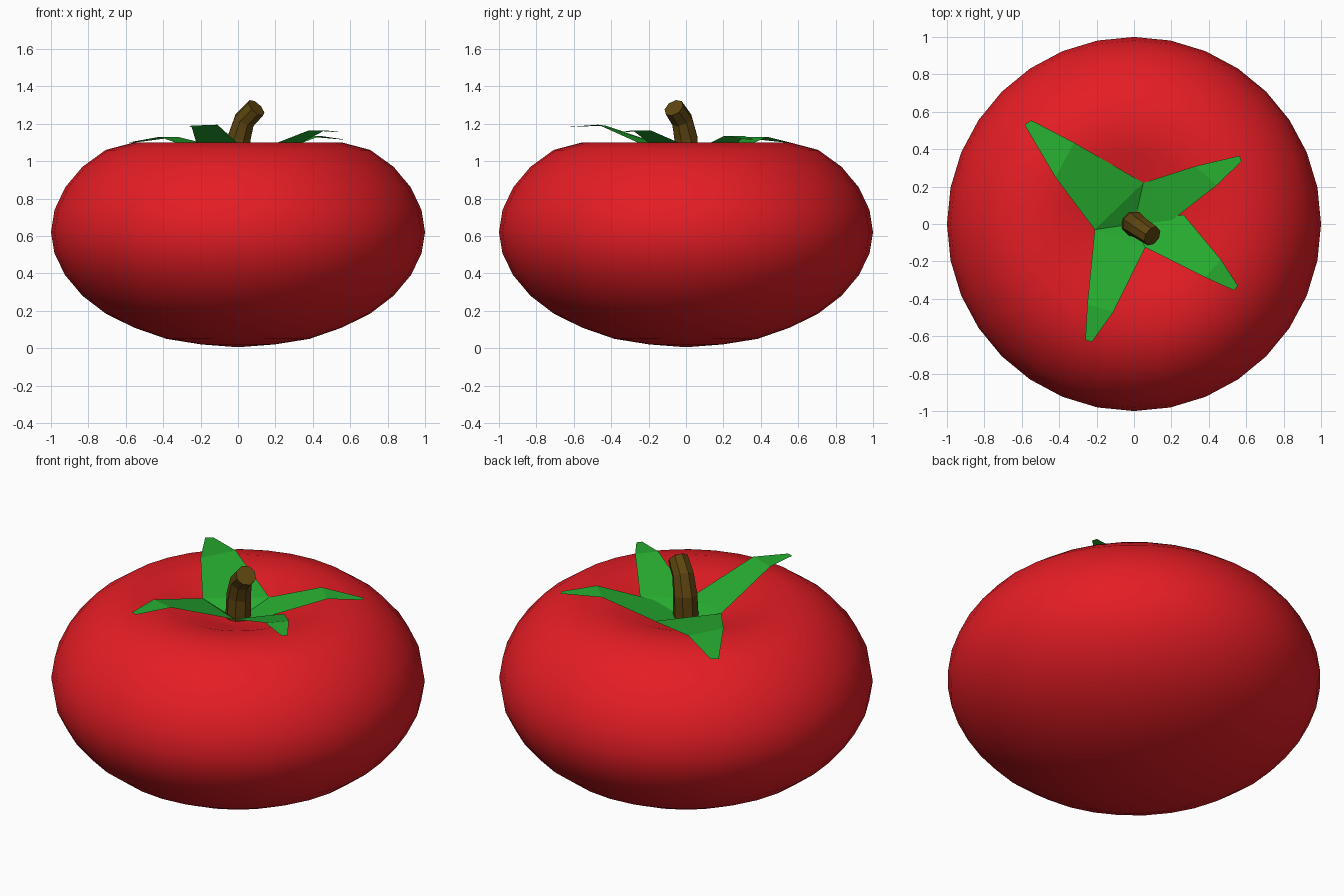
import bpy, bmesh, math
from mathutils import Vector

if "Cube" in bpy.data.objects:
    bpy.data.objects.remove(bpy.data.objects["Cube"])


def material(name, rgb):
    m = bpy.data.materials.new(name)
    m.diffuse_color = (*rgb, 1)
    m.use_nodes = True
    m.node_tree.nodes["Principled BSDF"].inputs["Base Color"].default_value = m.diffuse_color
    return m


def make_object(name, bm, mat, smooth=False):
    bmesh.ops.remove_doubles(bm, verts=bm.verts, dist=1e-5)
    me = bpy.data.meshes.new(name)
    for f in bm.faces:
        f.smooth = smooth
    bm.to_mesh(me)
    bm.free()
    me.materials.append(mat)
    ob = bpy.data.objects.new(name, me)
    bpy.context.collection.objects.link(ob)
    return ob


red = material("red_skin", (0.78, 0.012, 0.018))
green = material("leaf_green", (0.02, 0.42, 0.03))
brown = material("stem_brown", (0.11, 0.06, 0.005))

# Fruit body: 32-sided sphere squashed to a profile with a dimple on top
heights = [0.005, 0.02, 0.05, 0.11, 0.185, 0.28, 0.39, 0.505, 0.62,
           0.74, 0.86, 0.97, 1.06, 1.10, 1.085, 1.02, 0.98]
bm = bmesh.new()
bmesh.ops.create_uvsphere(bm, u_segments=32, v_segments=16, radius=1)
for v in bm.verts:
    ring = round(math.acos(max(-1, min(1, -v.co.z))) / math.pi * 16)
    v.co.z = heights[ring]
make_object("fruit_body", bm, red, smooth=True)

# Leaves: each is a folded strip given by base, fold and tip edges
P1, P2, P3, P4 = ((0.05, 0.22, 1.035), (-0.21, -0.03, 1.055),
                  (0.06, -0.125, 1.04), (0.265, 0.05, 1.06))
leaves = {
    "leaf_back_left": [(P1, P2),
                       ((-0.32, 0.435, 1.13), (-0.42, 0.25, 1.13)),
                       ((-0.55, 0.555, 1.10), (-0.585, 0.53, 1.10))],
    "leaf_back_right": [((0.19, 0.01, 1.04), P1),
                        ((0.44, 0.205, 1.135), (0.33, 0.31, 1.135)),
                        ((0.575, 0.335, 1.115), (0.565, 0.365, 1.115))],
    "leaf_front_right": [(P3, P4),
                         ((0.38, -0.285, 1.165), (0.465, -0.19, 1.165)),
                         ((0.535, -0.355, 1.155), (0.555, -0.33, 1.155))],
    "leaf_front_left": [(P2, P3),
                        ((-0.25, -0.43, 1.19), (-0.11, -0.47, 1.195)),
                        ((-0.26, -0.62, 1.183), (-0.225, -0.63, 1.183))],
}
for name, rows in leaves.items():
    inner = tuple((p[0] * 0.25, p[1] * 0.25, 0.99) for p in rows[0])
    bm = bmesh.new()
    vs = [[bm.verts.new(p) for p in row] for row in [inner] + rows]
    for a, b in zip(vs, vs[1:]):
        bm.faces.new((a[0], b[0], b[1], a[1]))
    bm.normal_update()
    if sum(f.normal.z for f in bm.faces) < 0:
        bmesh.ops.reverse_faces(bm, faces=bm.faces)
    make_object(name, bm, green)

# Stem: bent eight-sided tube with flat ends
path = [Vector(p) for p in ((0, 0, 0.97), (0.005, 0, 1.12),
                            (0.035, -0.022, 1.22), (0.098, -0.065, 1.285))]
radii = [0.07, 0.067, 0.06, 0.056]
bm = bmesh.new()
rings = []
for i, (p, r) in enumerate(zip(path, radii)):
    d = path[min(i + 1, 3)] - path[max(i - 1, 0)]
    turn = Vector((0, 0, 1)).rotation_difference(d)
    angles = [math.tau * (k + 0.5) / 8 for k in range(8)]
    rings.append([bm.verts.new(p + turn @ Vector((r * math.cos(a), r * math.sin(a), 0)))
                  for a in angles])
for a, b in zip(rings, rings[1:]):
    for k in range(8):
        n = (k + 1) % 8
        bm.faces.new((a[k], a[n], b[n], b[k]))
bm.faces.new(rings[-1])
bm.faces.new(rings[0][::-1])
make_object("stem", bm, brown)
